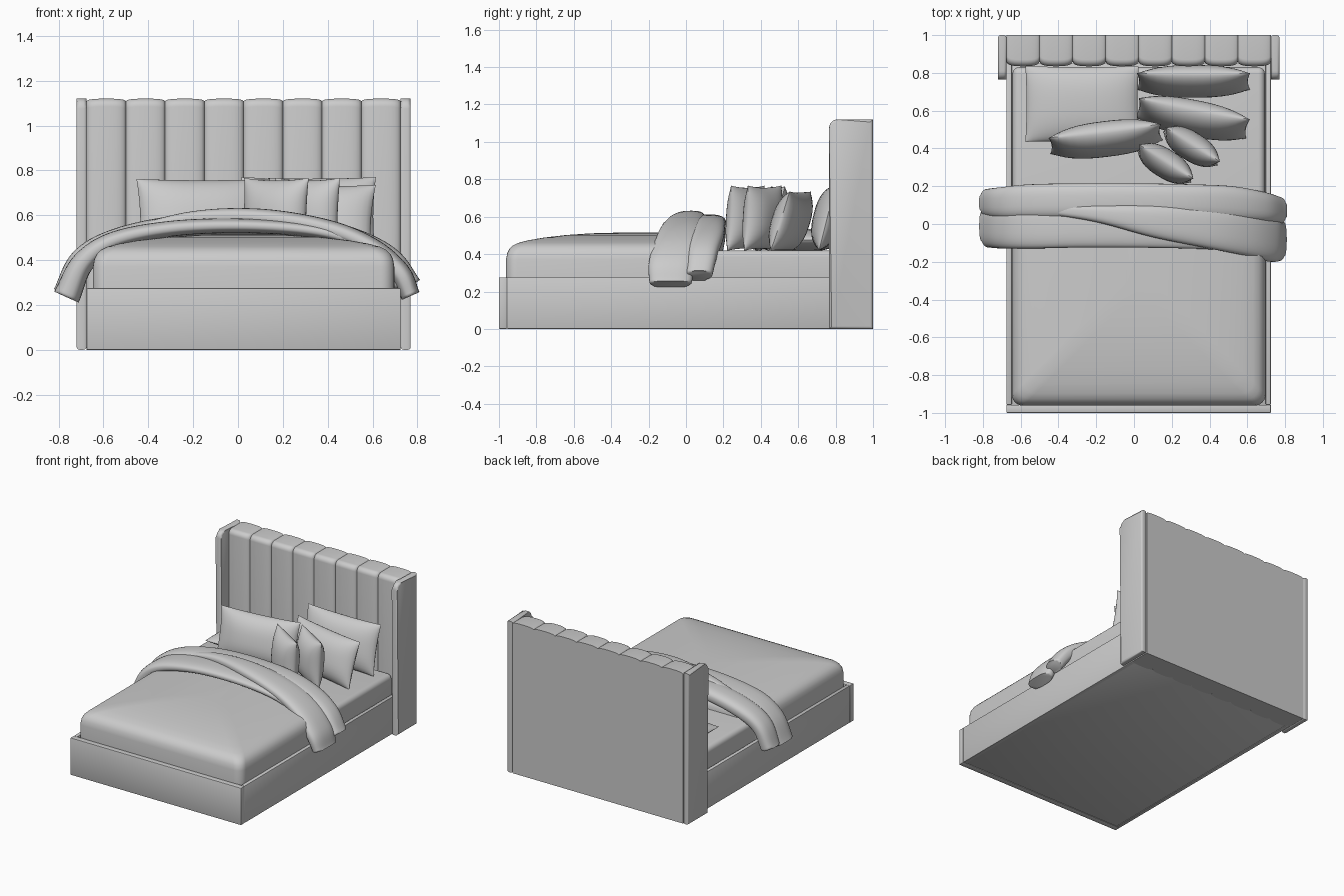
import bpy, bmesh, math
from mathutils import Vector

if "Cube" in bpy.data.objects:
    bpy.data.objects.remove(bpy.data.objects["Cube"])

CX = 0.025  # bed centre line


def finish(bm, name, loc=(0, 0, 0), rot=(0, 0, 0)):
    bmesh.ops.recalc_face_normals(bm, faces=bm.faces)
    me = bpy.data.meshes.new(name)
    bm.to_mesh(me)
    bm.free()
    ob = bpy.data.objects.new(name, me)
    ob.location, ob.rotation_euler = loc, rot
    bpy.context.collection.objects.link(ob)
    return ob


def box(name, x, y, z, bevel=0.004, seg=2):
    bm = bmesh.new()
    bmesh.ops.create_cube(bm, size=1)
    for v in bm.verts:
        v.co = [a[0] + (c + 0.5) * (a[1] - a[0]) for a, c in zip((x, y, z), v.co)]
    bmesh.ops.bevel(bm, geom=bm.edges[:], offset=bevel, segments=seg, profile=0.5, affect='EDGES')
    return finish(bm, name)


def loft(name, rings, bevel_caps=0):
    """Skin a list of closed rings and cap both ends."""
    bm = bmesh.new()
    rows = [[bm.verts.new(p) for p in r] for r in rings]
    n = len(rows[0])
    for a, b in zip(rows, rows[1:]):
        for i in range(n):
            bm.faces.new((a[i], a[(i + 1) % n], b[(i + 1) % n], b[i]))
    caps = [bm.faces.new(rows[0]), bm.faces.new(rows[-1])]
    if bevel_caps:
        edges = {e for f in caps for e in f.edges}
        bmesh.ops.bevel(bm, geom=list(edges), offset=bevel_caps, segments=3, profile=0.5, affect='EDGES')
    return finish(bm, name)


def arc(cx, cy, r, a0, a1, n=6):
    return [(cx + r * math.cos(math.radians(a0 + (a1 - a0) * i / n)),
             cy + r * math.sin(math.radians(a0 + (a1 - a0) * i / n))) for i in range(n + 1)]


def rounded_rect(x0, x1, y0, y1, r):
    return (arc(x1 - r, y0 + r, r, -90, 0) + arc(x1 - r, y1 - r, r, 0, 90)
            + arc(x0 + r, y1 - r, r, 90, 180) + arc(x0 + r, y0 + r, r, 180, 270))


def smooth_path(pts, steps=8):
    """Catmull-Rom interpolation through tuples of any length."""
    p = [Vector(q) for q in pts]
    p = [p[0] * 2 - p[1]] + p + [p[-1] * 2 - p[-2]]
    out = []
    for i in range(1, len(p) - 2):
        a, b, c, d = p[i - 1:i + 3]
        for k in range(steps):
            t = k / steps
            out.append(0.5 * (b * 2 + (c - a) * t + (a * 2 - b * 5 + c * 4 - d) * t * t
                              + (b * 3 - a - c * 3 + d) * t ** 3))
    return out + [p[-2]]


def blanket(name, stations, n=32):
    """Padded strip draped across the bed; station = x, z, y_front, y_back, thickness."""
    st = smooth_path([s for s in stations])
    rings = []
    for i, s in enumerate(st):
        a, b = st[max(i - 1, 0)], st[min(i + 1, len(st) - 1)]
        tan = Vector((b[0] - a[0], b[1] - a[1])).normalized()
        x, z, y0, y1, t = s
        ring = []
        for k in range(n):
            ang = 2 * math.pi * k / n
            c, sn = math.cos(ang), math.sin(ang)
            dy = math.copysign(abs(c) ** 0.75, c) * (y1 - y0) / 2
            dn = math.copysign(abs(sn) ** 0.75, sn) * t / 2
            ring.append((x - tan.y * dn, (y0 + y1) / 2 + dy, z + tan.x * dn))
        rings.append(ring)
    return loft(name, rings, 0.012)


def pillow(name, w, h, t, loc, lean=0, yaw=0, pinch=0.04, n=18):
    """Soft rectangle standing in the local xz plane, with a seam all round."""
    bm = bmesh.new()
    m = [math.sin(math.pi / 2 * (2 * i / n - 1)) for i in range(n + 1)]
    for side in (-1, 1):
        g = []
        for u in m:
            row = []
            for v in m:
                puff = max(0, (1 - abs(u) ** 2.6) * (1 - abs(v) ** 2.6)) ** 0.6
                row.append(bm.verts.new((w / 2 * u * (1 - pinch * (1 - v * v)), side * t / 2 * puff,
                                         h / 2 * v * (1 - pinch * (1 - u * u)))))
            g.append(row)
        for i in range(n):
            for j in range(n):
                bm.faces.new((g[i][j], g[i + 1][j], g[i + 1][j + 1], g[i][j + 1]))
    bmesh.ops.remove_doubles(bm, verts=bm.verts, dist=1e-5)
    return finish(bm, name, loc, (math.radians(lean), 0, math.radians(yaw)))


# Base frame
box("front_rail", (CX - 0.7, CX + 0.7), (-1, -0.957), (0, 0.275))
box("base_floor", (CX - 0.68, CX + 0.68), (-0.96, 0.85), (0.004, 0.25))
for side, label in ((-1, "left"), (1, "right")):
    xs = sorted((CX + side * 0.7, CX + side * 0.672))
    box(f"{label}_rail", xs, (-0.957, 0.86), (0, 0.275))
    # Headboard wing with a rounded upper front corner
    prof = [(1.0, 0), (1.0, 1.12)] + arc(0.81, 1.075, 0.045, 90, 180) + [(0.765, 0)]
    loft(f"{label}_wing", [[(CX + side * d, y, z) for y, z in prof] for d in (0.7, 0.745)], 0.014)

# Channelled headboard: scalloped profile swept across eight channels
rings = []
for c in range(8):
    for k in range(13):
        if c and k == 0:
            continue
        u = math.sin(math.pi / 2 * (k / 6 - 1))
        g = 0.024 * (1 - math.sqrt(max(0, 1 - abs(u) ** 3)))
        x = CX - 0.7 + 0.175 * (c + (u + 1) / 2)
        top = 1.12 - g * 0.5
        prof = [(1.0, 0), (1.0, top)] + arc(0.87 + g, top - 0.035, 0.035, 90, 180) + [(0.835 + g, 0)]
        rings.append([(x, y, z) for y, z in prof])
loft("channelled_headboard", rings)

# Mattress and domed duvet
box("mattress", (CX - 0.668, CX + 0.668), (-0.9, 0.83), (0.2, 0.42), 0.035, 5)
levels = [(0, 0.24), (0, 0.37), (0.006, 0.405), (0.018, 0.428), (0.036, 0.446), (0.065, 0.46),
          (0.12, 0.474), (0.2, 0.488), (0.32, 0.502), (0.45, 0.511), (0.6, 0.515)]
loft("duvet", [[(x, y, z) for x, y in rounded_rect(CX - 0.672 + i, CX + 0.672 - i, -0.962 + i,
                                                   0.15 - i * 0.1, 0.06)] for i, z in levels])

# Folded blanket: front layer, diagonal upper fold and rear roll
blanket("blanket_front_layer", [
    (-0.765, 0.235, -0.125, 0.1, 0.12), (-0.69, 0.39, -0.13, 0.1, 0.1), (-0.55, 0.488, -0.13, 0.1, 0.08),
    (-0.3, 0.54, -0.125, 0.1, 0.07), (0, 0.553, -0.125, 0.1, 0.065), (0.3, 0.535, -0.13, 0.09, 0.06),
    (0.5, 0.49, -0.14, 0.08, 0.06), (0.64, 0.405, -0.15, 0.05, 0.06), (0.72, 0.28, -0.16, 0.03, 0.05)])
blanket("blanket_upper_fold", [
    (-0.5, 0.53, 0.06, 0.1, 0.03), (-0.2, 0.583, 0.01, 0.1, 0.07), (0.1, 0.589, -0.07, 0.1, 0.08),
    (0.4, 0.54, -0.13, 0.09, 0.08), (0.6, 0.455, -0.17, 0.08, 0.085), (0.72, 0.345, -0.2, 0.05, 0.095),
    (0.77, 0.24, -0.195, 0.03, 0.085)])
blanket("blanket_rear_roll", [
    (-0.775, 0.25, 0.04, 0.185, 0.1), (-0.7, 0.4, 0.03, 0.195, 0.1), (-0.55, 0.488, 0.03, 0.21, 0.1),
    (-0.3, 0.545, 0.03, 0.215, 0.1), (0, 0.562, 0.03, 0.215, 0.1), (0.3, 0.545, 0.03, 0.21, 0.1),
    (0.52, 0.49, 0.02, 0.2, 0.1), (0.68, 0.405, 0.01, 0.17, 0.1), (0.775, 0.285, 0.0, 0.14, 0.09)])

# Pillows
pillow("flat_pillow", 0.6, 0.4, 0.12, (-0.275, 0.635, 0.475), lean=-90, pinch=0.02)
pillow("left_standing_pillow", 0.6, 0.355, 0.17, (-0.15, 0.45, 0.59), lean=-14, yaw=7)
pillow("right_back_pillow", 0.6, 0.36, 0.15, (0.315, 0.755, 0.595), lean=-14, yaw=0)
pillow("right_middle_pillow", 0.6, 0.335, 0.17, (0.31, 0.56, 0.575), lean=-18, yaw=-11)

# Small cushions
pillow("front_cushion", 0.34, 0.35, 0.15, (0.165, 0.32, 0.592), lean=-4, yaw=-32, pinch=0.07)
pillow("rear_cushion", 0.34, 0.35, 0.15, (0.305, 0.41, 0.592), lean=-4, yaw=-32, pinch=0.07)

# Smooth shading with crisp edges
for ob in bpy.context.collection.objects:
    ob.select_set(True)
    bpy.context.view_layer.objects.active = ob
bpy.ops.object.shade_smooth_by_angle(angle=math.radians(40))
